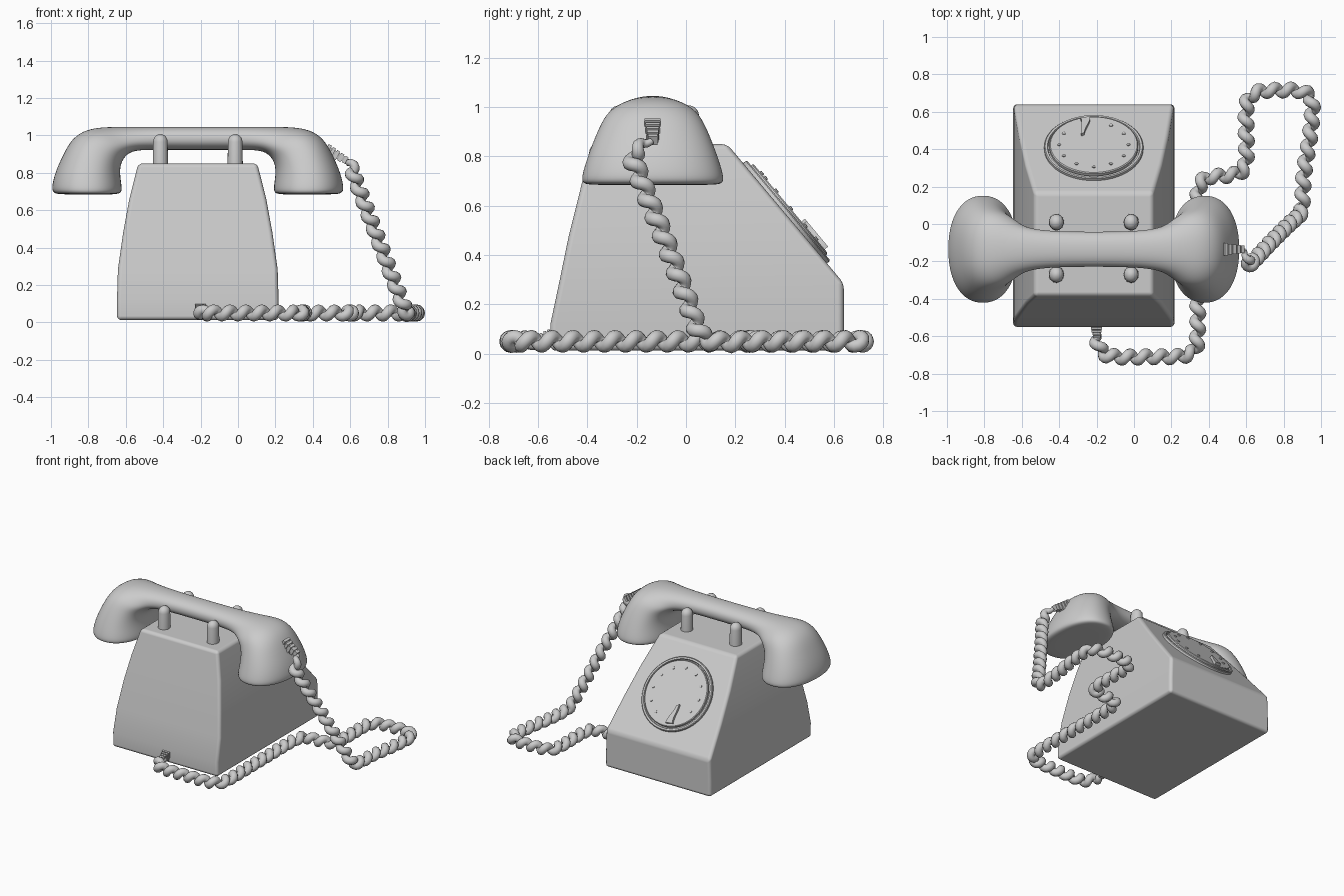
import bpy, bmesh, math
from mathutils import Vector, Matrix

if "Cube" in bpy.data.objects:
    bpy.data.objects.remove(bpy.data.objects["Cube"])

CX = -0.215      # centre of the body in x
HY = -0.135      # centre of the handset in y


def make(name, bm, angle=35):
    bmesh.ops.recalc_face_normals(bm, faces=bm.faces)
    me = bpy.data.meshes.new(name)
    bm.to_mesh(me)
    bm.free()
    ob = bpy.data.objects.new(name, me)
    bpy.context.collection.objects.link(ob)
    bpy.ops.object.select_all(action='DESELECT')
    bpy.context.view_layer.objects.active = ob
    ob.select_set(True)
    bpy.ops.object.shade_smooth_by_angle(angle=math.radians(angle))
    return ob


def loft(rings):
    bm = bmesh.new()
    rows = [[bm.verts.new(p) for p in r] for r in rings]
    n = len(rows[0])
    for a, b in zip(rows, rows[1:]):
        for i in range(n):
            j = (i + 1) % n
            bm.faces.new((a[i], a[j], b[j], b[i]))
    bm.faces.new(rows[0])
    bm.faces.new(rows[-1])
    return bm


def lathe(name, prof, matrix, n=48, close=False):
    """Revolve (radius, height) pairs about local z, then place."""
    rings = [[matrix @ Vector((r * math.cos(a), r * math.sin(a), h))
              for a in (2 * math.pi * i / n for i in range(n))] for r, h in prof]
    return make(name, loft(rings))


# body: rectangular sections (z, half width, back y, dial-side y)
sections = [(0.012, .432, -.55, .64), (.12, .432, -.55, .64), (.285, .427, -.515, .64),
            (.48, .399, -.475, .477), (.66, .366, -.43, .326), (.85, .318, -.385, .167)]
body = make("body", loft([[(CX - w, a, z), (CX + w, a, z), (CX + w, b, z), (CX - w, b, z)]
                          for z, w, a, b in sections]))
bev = body.modifiers.new("bevel", 'BEVEL')
bev.width, bev.segments, bev.limit_method = .022, 3, 'ANGLE'
bev.angle_limit = math.radians(28)
bev.harden_normals = True

# handset: half profile (outer u, outer z, inner u, inner z, half width), mirrored
half = [(.56, .684, .54, .684, .01), (.735, .684, .445, .684, .255), (.772, .69, .412, .69, .285),
        (.785, .715, .402, .71, .293), (.765, .80, .413, .775, .27), (.725, .89, .415, .83, .243),
        (.675, .985, .40, .872, .212), (.595, 1.034, .37, .905, .182), (.49, 1.046, .325, .92, .128),
        (.34, 1.046, .25, .922, .102), (.15, 1.045, .13, .922, .094)]


def handset_ring(u0, z0, u1, z1, w, s):
    out = []
    for i in range(24):
        a = 2 * math.pi * i / 24
        c, d = [math.copysign(abs(t) ** .9, t) for t in (math.cos(a), math.sin(a))]
        out.append((CX + s * ((u0 + u1) / 2 + (u0 - u1) / 2 * c), HY + w * d,
                    (z0 + z1) / 2 + (z0 - z1) / 2 * c))
    return out


handset = make("handset", loft([handset_ring(*h, -1) for h in half] +
                               [handset_ring(*h, 1) for h in reversed(half)]), 60)
handset.modifiers.new("subdivision", 'SUBSURF').levels = 2
handset.modifiers[-1].render_levels = 2

# four cradle prongs with domed tops
for x in (CX - .2, CX + .2):
    for y in (HY - .135, HY + .145):
        prof = [(.041, .82), (.039, .965)] + [(.039 * math.cos(t), .965 + .042 * math.sin(t))
                                              for t in (.35, .7, 1.05, 1.35, 1.5)]
        lathe("cradle_prong", prof, Matrix.Translation((x, y, 0)) @ Matrix.Diagonal((1, 1.1, 1, 1)), 20)

# dial plane on the sloping face
nrm = Vector((0, .768, .64))
xax = Vector((-1, 0, 0))
yax = nrm.cross(xax)
dial = Matrix((xax, yax, nrm)).transposed().to_4x4()
dial.translation = Vector((CX, .402, .570))

lathe("dial_base", [(.265, -.015), (.265, .013), (.26, .018), (.248, .018), (.244, .008), (.01, .008)], dial, 64)
lathe("dial_plate", [(.237, 0), (.237, .024), (.232, .029), (.01, .029)], dial, 64)
for i in range(12):
    a = 2 * math.pi * i / 12
    if i not in (9, 10):
        lathe("dial_dot", [(.010, .02), (.010, .034), (.007, .036)],
              dial @ Matrix.Translation((.185 * math.cos(a), .185 * math.sin(a), 0)), 10)

# hooked finger stop: curved strip that widens outward
bm_rings = []
for i in range(9):
    t = i / 8
    a = math.radians(-78 + 26 * t * t)
    r, w = .215 - .12 * t, .026 - .016 * t
    c = Vector((r * math.cos(a), r * math.sin(a), 0))
    side = Vector((-math.sin(a), math.cos(a), 0)) * w
    bm_rings.append([dial @ (c + side * s + Vector((0, 0, h)))
                     for s, h in ((-1, .02), (1, .02), (1, .047), (-1, .047))])
make("finger_stop", loft(bm_rings))


# ribbed strain reliefs
def strain_relief(name, p, q, w0, w1, ribs=5):
    p, q = Vector(p), Vector(q)
    d = q - p
    rot = d.to_track_quat('Z', 'Y').to_matrix().to_4x4()
    rot.translation = p
    prof = []
    for i in range(ribs):
        r = w0 + (w1 - w0) * i / (ribs - 1)
        h0, h1 = d.length * i / ribs, d.length * (i + .68) / ribs
        prof += [(r * .7, h0), (r, h0), (r, h1), (r * .7, h1)]
    turn = rot @ Matrix.Rotation(math.pi / 4, 4, 'Z')
    lathe(name, prof, turn, 4)


strain_relief("handset_strain_relief", (.47, HY, .925), (.59, HY, .86), .046, .028)
strain_relief("body_strain_relief", (-.2, -.53, .075), (-.2, -.61, .055), .046, .028)

# coiled cord: smooth path, evenly resampled, wound into a helix
F = .05
path = [(-.20, -.57, F + .01), (-.195, -.63, F), (-.165, -.69, F), (-.09, -.71, F), (.1, -.71, F),
        (.26, -.705, F), (.325, -.67, F), (.34, -.58, F), (.34, -.3, F), (.34, 0, F), (.345, .18, F),
        (.385, .245, F), (.5, .26, F), (.575, .28, F), (.60, .35, F), (.60, .5, F), (.605, .65, F),
        (.66, .705, F), (.77, .715, F), (.89, .71, F), (.95, .66, F), (.945, .5, F), (.91, .28, F),
        (.90, .12, F), (.888, .055, .085), (.83, 0, .23), (.74, -.09, .47), (.645, -.19, .72),
        (.615, -.215, .80), (.605, -.18, .845), (.585, HY, .865)]
P = [Vector(p) for p in path]
P = [2 * P[0] - P[1]] + P + [2 * P[-1] - P[-2]]
fine = []
for a, b, c, d in zip(P, P[1:], P[2:], P[3:]):
    for k in range(24):
        t = k / 24
        fine.append(.5 * (2 * b + (c - a) * t + (2 * a - 5 * b + 4 * c - d) * t * t
                          + (3 * b - a - 3 * c + d) * t ** 3))
total = sum((b - a).length for a, b in zip(fine, fine[1:]))
pitch, step = .085, .085 / 12
pts, s, normal = [], 0, Vector((0, 0, 1))
nxt = 0
for a, b in zip(fine, fine[1:]):
    seg = (b - a).length
    tan = (b - a) / seg
    normal = (normal - tan * normal.dot(tan)).normalized()
    bi = tan.cross(normal)
    while nxt <= s + seg:
        ang = -2 * math.pi * nxt / pitch
        fade = max(0, min(1, nxt / .06, (total - nxt) / .09))
        off = (normal * math.cos(ang) + bi * math.sin(ang)) * .019 * fade
        pts.append((a + tan * (nxt - s) + off, .45 + .55 * fade))
        nxt += step
    s += seg
cu = bpy.data.curves.new("coiled_cord", 'CURVE')
cu.dimensions = '3D'
cu.bevel_depth, cu.bevel_resolution, cu.use_fill_caps = .0275, 3, True
sp = cu.splines.new('POLY')
sp.points.add(len(pts) - 1)
for q, (co, r) in zip(sp.points, pts):
    q.co = (*co, 1)
    q.radius = r
sp.use_smooth = True
bpy.context.collection.objects.link(bpy.data.objects.new("coiled_cord", cu))
